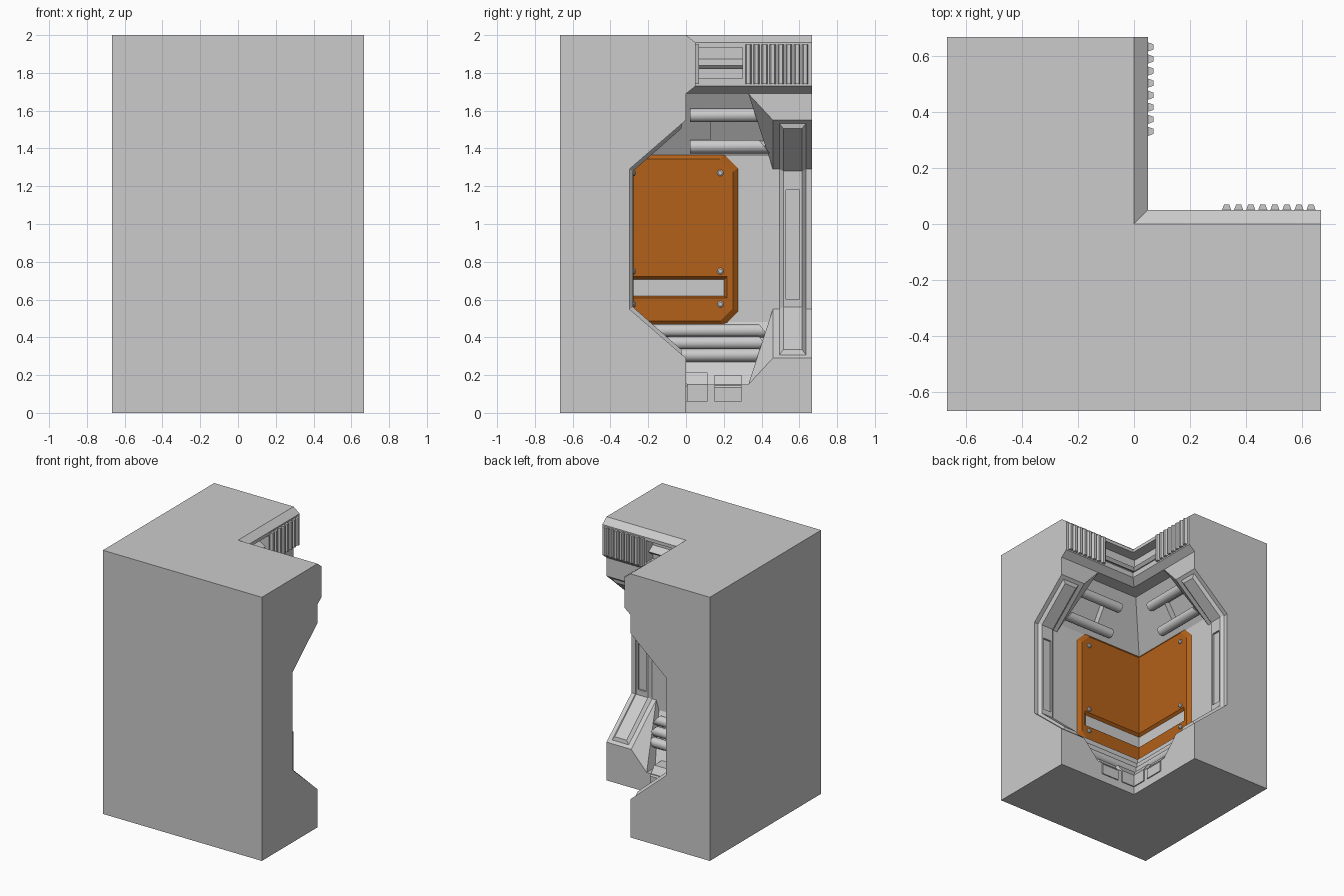
import bpy, bmesh, math
from mathutils import Vector, Matrix

if "Cube" in bpy.data.objects:
    bpy.data.objects.remove(bpy.data.objects["Cube"])

MID = 0.92   # height about which the braces are mirrored
END = 0.667  # arm end


def hull(bm, pts):
    vs = [bm.verts.new(p) for p in pts]
    bmesh.ops.convex_hull(bm, input=vs)


def box(bm, x0, x1, y0, y1, z0, z1, mat=None):
    pts = [Vector((x, y, z)) for x in (x0, x1) for y in (y0, y1) for z in (z0, z1)]
    hull(bm, [mat @ p for p in pts] if mat else pts)


def loft(bm, rings):
    loops = [[bm.verts.new(p) for p in r] for r in rings]
    n = len(loops[0])
    for a, b in zip(loops, loops[1:]):
        for i in range(n):
            j = (i + 1) % n
            bm.faces.new((a[i], a[j], b[j], b[i]))
    bm.faces.new(loops[0][::-1])
    bm.faces.new(loops[-1])


def prism(bm, profile, y0, y1):
    loft(bm, [[(x, y, z) for x, z in profile] for y in (y0, y1)])


def finish(name, bm, color=None, smooth=False):
    """Cut at the diagonal corner plane, mirror across it, make the object."""
    bmesh.ops.dissolve_limit(bm, angle_limit=0.01, verts=bm.verts[:], edges=bm.edges[:])
    bmesh.ops.recalc_face_normals(bm, faces=bm.faces[:])
    bmesh.ops.bisect_plane(bm, geom=bm.verts[:] + bm.edges[:] + bm.faces[:], dist=1e-5,
                           plane_co=(0, 0, 0), plane_no=(1, -1, 0), clear_outer=True)
    dup = bmesh.ops.duplicate(bm, geom=bm.verts[:] + bm.edges[:] + bm.faces[:])["geom"]
    for v in [g for g in dup if isinstance(g, bmesh.types.BMVert)]:
        v.co.x, v.co.y = v.co.y, v.co.x
    bmesh.ops.reverse_faces(bm, faces=[g for g in dup if isinstance(g, bmesh.types.BMFace)])
    bmesh.ops.remove_doubles(bm, verts=bm.verts[:], dist=1e-4)
    bmesh.ops.recalc_face_normals(bm, faces=bm.faces[:])
    me = bpy.data.meshes.new(name)
    bm.to_mesh(me)
    bm.free()
    ob = bpy.data.objects.new(name, me)
    bpy.context.collection.objects.link(ob)
    if color:
        m = bpy.data.materials.new(name)
        m.diffuse_color = color
        m.use_nodes = True
        m.node_tree.nodes["Principled BSDF"].inputs["Base Color"].default_value = m.diffuse_color
        me.materials.append(m)
    if smooth:
        bpy.context.view_layer.objects.active = ob
        ob.select_set(True)
        bpy.ops.object.shade_smooth_by_angle(angle=math.radians(40))
        ob.select_set(False)
    return ob


def cut(ob, cutter):
    m = ob.modifiers.new("cut", "BOOLEAN")
    m.operation, m.solver, m.object = "DIFFERENCE", "EXACT", cutter
    dg = bpy.context.evaluated_depsgraph_get()
    me = bpy.data.meshes.new_from_object(ob.evaluated_get(dg))
    ob.modifiers.clear()
    ob.data = me
    bpy.data.objects.remove(cutter)


def tilt(d, z, dx, dz):
    """Frame whose z axis runs along a slope (dx, dz) and whose x axis is its normal."""
    u = Vector((dx, 0, dz)).normalized()
    n = Vector((u.z, 0, -u.x))
    return Matrix(((n.x, 0, u.x, d), (0, 1, 0, 0), (n.z, 0, u.z, z), (0, 0, 0, 1)))


# corner wall: depth/height profile swept along both arms
bm = bmesh.new()
prism(bm, [(-END, 0), (0, 0), (0, .15), (-.1, .15), (-.3, .48), (-.3, 1.36), (-.1, 1.69),
           (0, 1.69), (.05, 1.73), (.05, 1.96), (0, 2), (-END, 2)], -.8, END)
wall = finish("wall", bm)

# recesses: vent opening in the top beam, hollow between the upper pipes
bm = bmesh.new()
box(bm, -.03, .12, -.3, .3, 1.77, 1.935)
cut(wall, finish("vent_cutter", bm))
bm = bmesh.new()
box(bm, -.05, .08, .13, .42, -.09, .09, tilt(-.22, 1.49, .2, .33))
cut(wall, finish("hollow_cutter", bm))

# vent louvre inside the opening
bm = bmesh.new()
prism(bm, [(-.04, 1.84), (.0, 1.82), (.02, 1.84), (-.04, 1.88)], -.3, .31)
finish("vent_louvre", bm)

# ribs on the top beam
bm = bmesh.new()
for i in range(8):
    y = .33 + i * .043
    hull(bm, [(x, y + s * w, z) for x, w in ((.045, .018), (.07, .009))
              for s in (-1, 1) for z in (1.74, 1.95)])
finish("vent_ribs", bm)

# sloped braces at the arm ends, upper and lower
bm = bmesh.new()
pts = [(0, .33, 1.69), (0, END, 1.69), (0, END, 1.55), (0, .46, 1.55), (-.3, .46, 1.29),
       (-.3, END, 1.29), (-.32, .33, 1.69), (-.32, END, 1.69), (-.32, .46, 1.29), (-.32, END, 1.29)]
hull(bm, pts)
hull(bm, [(x, y, 2 * MID - z) for x, y, z in pts])
finish("braces", bm)

# raised strip running down both braces and the wall between
bm = bmesh.new()
path = [((-.02, 1.533), (-.025, 1.505)), ((-.3, 1.29), (-.28, 1.28))]
path += [((a, 2 * MID - b), (c, 2 * MID - e)) for (a, b), (c, e) in path[::-1]]
loft(bm, [[(a, .495, b), (c, .515, e), (c, .615, e), (a, .635, b)] for (a, b), (c, e) in path])
strip = finish("post_strip", bm)
bm = bmesh.new()
box(bm, -.294, -.2, .53, .6, .6, 1.18)
m = tilt(-.152, 1.395, .3, .26)
box(bm, -.008 + .02, .06, .53, .6, -.14, .14, m)
box(bm, -.008 + .02, .06, .53, .6, -.14, .14, Matrix.Translation((0, 0, 2 * MID)) @ Matrix.Diagonal((1, 1, -1, 1)) @ m)
cut(strip, finish("slot_cutter", bm))

# pipes with slanted ends
bm = bmesh.new()
for d, z, y0 in [(-.135, 1.575, .02), (-.235, 1.41, .02),
                 (-.24, .435, -.5), (-.2, .37, -.5), (-.16, .305, -.5)]:
    ring = [(math.cos(a) * .036, math.sin(a) * .036) for a in [k * math.tau / 16 for k in range(16)]]
    hull(bm, [(d + c, y0, z + s) for c, s in ring] + [(d + c, .415 - .8 * s, z + s) for c, s in ring])
finish("pipes", bm, smooth=True)


# orange corner panel with chamfered corners and bevelled rim
def outline(x, i):
    t, b, r, c = 1.37 - i, .46 + i, .275 - i, .075 - i * .3
    return [(x, -.6, t), (x, r - c, t), (x, r, t - c), (x, r, b + c), (x, r - c, b), (x, -.6, b)]


bm = bmesh.new()
loft(bm, [outline(-.32, 0), outline(-.3, 0), outline(-.278, .027)])
panel = finish("corner_panel", bm, (.45, .12, .01, 1))
bm = bmesh.new()
hull(bm, [(x, y, z) for x, r, b, t in ((-.297, .2, .62, .705), (-.27, .225, .605, .73))
          for y in (-.6, r) for z in (b, t)])
cut(panel, finish("groove_cutter", bm))

# grey band in the groove
bm = bmesh.new()
box(bm, -.31, -.294, -.6, .2, .62, .705)
finish("panel_band", bm)

# bolts
bm = bmesh.new()
for z in (1.27, .75, .575):
    hull(bm, [(x, .182 + r * math.cos(k * math.tau / 10), z + r * math.sin(k * math.tau / 10))
              for x, r in ((-.285, .017), (-.272, .017), (-.267, .01)) for k in range(10)])
finish("panel_bolts", bm)

# clips along the foot of the wall
bm = bmesh.new()
for y0, y1, dz in ((-.3, .115, .015), (.15, .295, 0)):
    prism(bm, [(-.16, .06), (.008, .06), (.008, .135 + dz), (-.04, .2 + dz), (-.16, .2 + dz)], y0, y1)
finish("foot_clips", bm)
